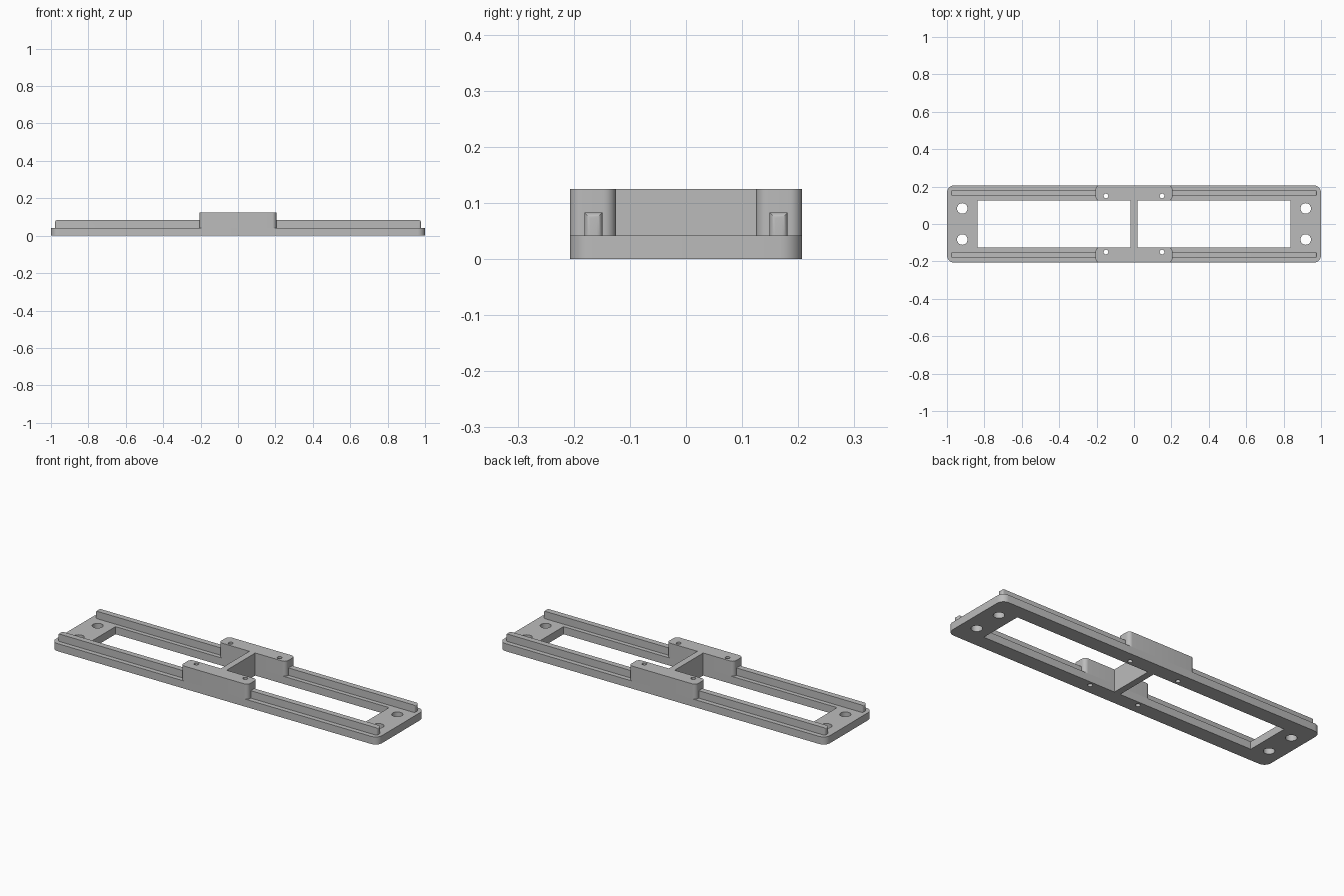
import bpy, bmesh, math

cube = bpy.data.objects.get("Cube")
if cube:
    bpy.data.objects.remove(cube)

grey = bpy.data.materials.new("plain grey")
grey.use_nodes = True
grey.diffuse_color = (0.5, 0.5, 0.5, 1)
grey.node_tree.nodes["Principled BSDF"].inputs["Base Color"].default_value = (0.5, 0.5, 0.5, 1)

PLATE_TOP, BLOCK_TOP, RAIL_TOP = 0.042, 0.125, 0.083
HALF_DEPTH, INNER_Y = 0.207, 0.125
SCREW_X, SCREW_Y, SCREW_R = 0.15, 0.15, 0.0125


def circle(cx, cy, r, n=32):
    return [(cx + r * math.cos(math.tau * i / n), cy + r * math.sin(math.tau * i / n))
            for i in range(n)]


def rectangle(x0, x1, y0, y1, r=0, n=8):
    """Outline of a rectangle, with corner radius r."""
    if not r:
        return [(x0, y0), (x1, y0), (x1, y1), (x0, y1)]
    centres = [(x1 - r, y1 - r), (x0 + r, y1 - r), (x0 + r, y0 + r), (x1 - r, y0 + r)]
    return [(cx + r * math.cos((q + i / n) * math.pi / 2),
             cy + r * math.sin((q + i / n) * math.pi / 2))
            for q, (cx, cy) in enumerate(centres) for i in range(n + 1)]


def finish(obj):
    obj.data.materials.clear()
    obj.data.materials.append(grey)
    bpy.ops.object.select_all(action='DESELECT')
    obj.select_set(True)
    bpy.context.view_layer.objects.active = obj
    bpy.ops.object.shade_smooth_by_angle(angle=math.radians(30))


def slab(name, outlines, z0, z1):
    """Extrude a flat outline; outlines after the first become holes."""
    curve = bpy.data.curves.new(name, 'CURVE')
    curve.dimensions = '2D'
    curve.fill_mode = 'BOTH'
    curve.extrude = (z1 - z0) / 2
    for pts in outlines:
        spline = curve.splines.new('POLY')
        spline.points.add(len(pts) - 1)
        for p, (x, y) in zip(spline.points, pts):
            p.co = (x, y, 0, 1)
        spline.use_cyclic_u = True
    temp = bpy.data.objects.new(name + " outline", curve)
    bpy.context.collection.objects.link(temp)
    bpy.context.view_layer.update()
    mesh = bpy.data.meshes.new_from_object(
        temp.evaluated_get(bpy.context.evaluated_depsgraph_get()))
    bpy.data.objects.remove(temp)
    bm = bmesh.new()
    bm.from_mesh(mesh)
    bmesh.ops.remove_doubles(bm, verts=bm.verts, dist=1e-5)
    bmesh.ops.translate(bm, verts=bm.verts, vec=(0, 0, (z0 + z1) / 2))
    bmesh.ops.recalc_face_normals(bm, faces=bm.faces)
    bm.to_mesh(mesh)
    bm.free()
    mesh.name = name
    obj = bpy.data.objects.new(name, mesh)
    bpy.context.collection.objects.link(obj)
    finish(obj)


def rail(name, sx, sy):
    """Straight guide rail whose outer end is rounded."""
    x0, x1, w = 0.2, 0.978, 0.016
    bm = bmesh.new()
    bmesh.ops.create_cube(bm, size=1)
    for v in bm.verts:
        v.co.x = sx * (x1 if v.co.x > 0 else x0)
        v.co.y = sy * 0.165 + (w if v.co.y > 0 else -w)
        v.co.z = RAIL_TOP if v.co.z > 0 else PLATE_TOP
    bmesh.ops.recalc_face_normals(bm, faces=bm.faces)
    end = [e for e in bm.edges if all(abs(v.co.x) > 0.9 for v in e.verts)
           and any(v.co.z > 0.06 for v in e.verts)]
    bmesh.ops.bevel(bm, geom=end, offset=0.01, segments=5, profile=0.5, affect='EDGES')
    mesh = bpy.data.meshes.new(name)
    bm.to_mesh(mesh)
    bm.free()
    obj = bpy.data.objects.new(name, mesh)
    bpy.context.collection.objects.link(obj)
    finish(obj)


# Base plate with two windows, mounting holes and screw holes
holes = []
for sx in (-1, 1):
    holes.append(rectangle(*sorted((sx * 0.018, sx * 0.838)), -INNER_Y, INNER_Y))
    for sy in (-1, 1):
        holes.append(circle(sx * 0.918, sy * 0.083, 0.028))
        holes.append(circle(sx * SCREW_X, sy * SCREW_Y, SCREW_R))
slab("base_plate", [rectangle(-1, 1, -HALF_DEPTH, HALF_DEPTH, 0.04)] + holes, 0, PLATE_TOP)

# Raised centre blocks and the rails beside them
for sy, side in ((-1, "front"), (1, "back")):
    y0, y1 = sorted((sy * INNER_Y, sy * HALF_DEPTH))
    screws = [circle(sx * SCREW_X, sy * SCREW_Y, SCREW_R) for sx in (-1, 1)]
    slab(side + "_block", [rectangle(-0.205, 0.205, y0, y1, 0.022)] + screws,
         PLATE_TOP, BLOCK_TOP)
    for sx, hand in ((-1, "right"), (1, "left")):
        rail(f"{side}_{hand}_rail", sx, sy)

# Cross wall joining the blocks
slab("cross_wall", [rectangle(-0.018, 0.018, -INNER_Y, INNER_Y)], PLATE_TOP, BLOCK_TOP)
